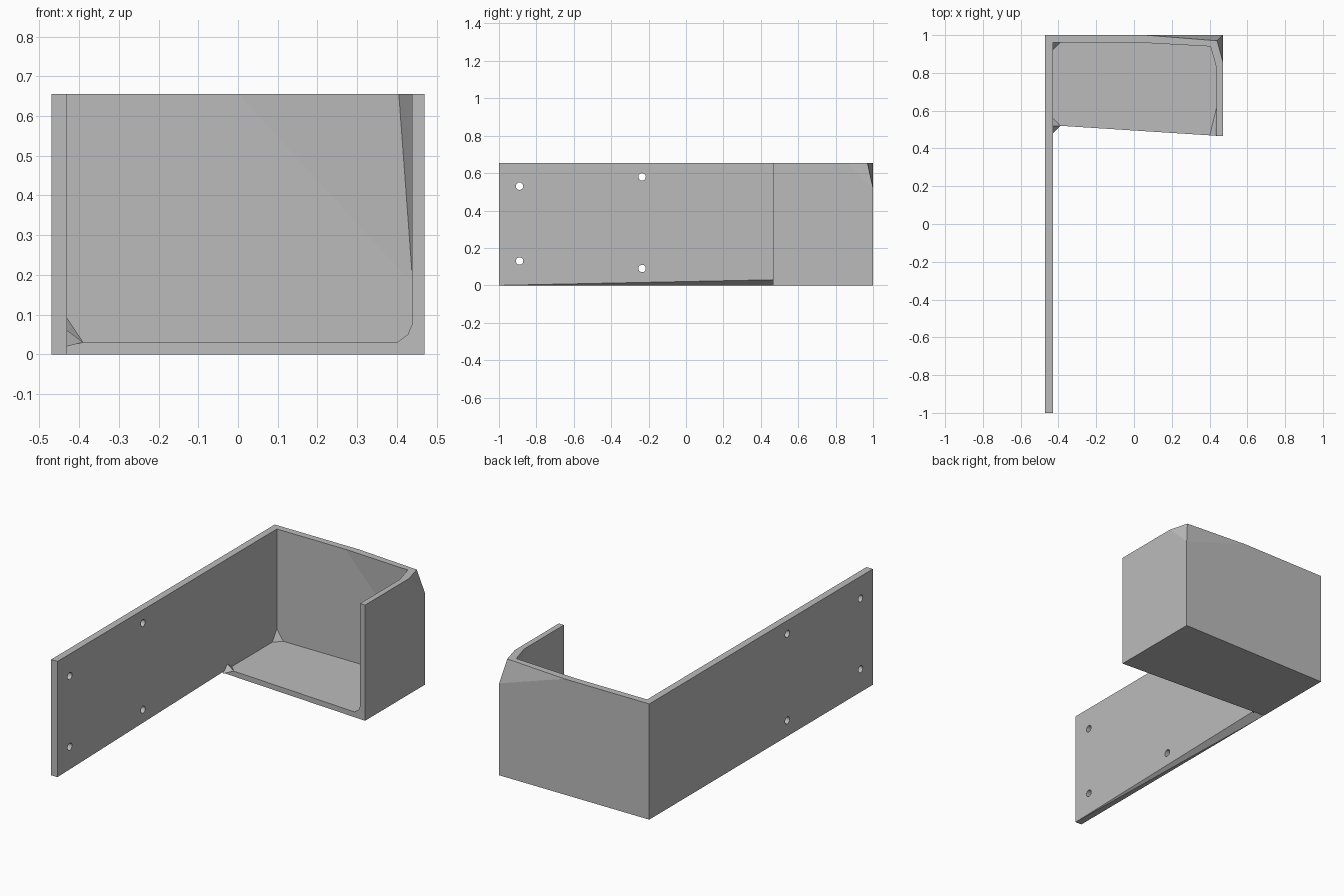
import bpy, bmesh, math
from mathutils import Vector, Matrix

cube = bpy.data.objects.get("Cube")
if cube:
    bpy.data.objects.remove(cube, do_unlink=True)

grey = bpy.data.materials.new("plain grey")
grey.use_nodes = True
grey.diffuse_color = (0.5, 0.5, 0.5, 1)
grey.node_tree.nodes["Principled BSDF"].inputs["Base Color"].default_value = (0.5, 0.5, 0.5, 1)

H, WALL, FLOOR = 0.655, 0.04, 0.03
LEFT, RIGHT = -0.47, 0.47
INNER = LEFT + WALL


def solid(name, points, cuts=(), helper=True):
    """Convex solid around points, trimmed by planes through three points each."""
    bm = bmesh.new()
    for p in points:
        bm.verts.new(p)
    bmesh.ops.convex_hull(bm, input=bm.verts[:])
    middle = sum((Vector(p) for p in points), Vector()) / len(points)
    for a, b, c in cuts:
        a, b, c = Vector(a), Vector(b), Vector(c)
        normal = (b - a).cross(c - a).normalized()
        if normal.dot(middle - a) > 0:
            normal.negate()
        bmesh.ops.bisect_plane(bm, geom=bm.verts[:] + bm.edges[:] + bm.faces[:],
                               plane_co=a, plane_no=normal, clear_outer=True)
        bmesh.ops.holes_fill(bm, edges=[e for e in bm.edges if e.is_boundary])
    bmesh.ops.dissolve_limit(bm, angle_limit=0.002, verts=bm.verts[:], edges=bm.edges[:])
    bmesh.ops.recalc_face_normals(bm, faces=bm.faces[:])
    return add(name, bm, helper)


def add(name, bm, helper=True):
    mesh = bpy.data.meshes.new(name)
    bm.to_mesh(mesh)
    bm.free()
    mesh.materials.append(grey)
    ob = bpy.data.objects.new(name, mesh)
    bpy.context.collection.objects.link(ob)
    ob.hide_render = helper
    return ob


def prism(plan, z0, z1):
    return [(x, y, z) for x, y in plan for z in (z0, z1)]


def combine(target, other, operation):
    mod = target.modifiers.new(other.name, 'BOOLEAN')
    mod.object, mod.operation, mod.solver = other, operation, 'EXACT'
    bpy.context.view_layer.objects.active = target
    bpy.ops.object.modifier_apply(modifier=mod.name)
    bpy.data.objects.remove(other, do_unlink=True)


# Outer block of the tray, with its rear top corner sliced off
low = (RIGHT, 1, 0.52)
tip = (0.44, 0.97, H)
bracket = solid("wall_bracket",
                prism([(LEFT, 0.525), (RIGHT, 0.465), (RIGHT, 1), (LEFT, 1)], 0, H),
                [((0.06, 1, H), tip, low), (tip, (RIGHT, 0.86, H), low)], helper=False)

# Cavity, narrowed at the rear top corner and along the lower front corner
tip, low = (0.405, 0.94, H), (0.437, 0.96, 0.22)
fade, bend = (0.438, 0.62, FLOOR), (0.427, 0.465, 0.05)
cavity = solid("tray_cavity",
               prism([(INNER, 0.4), (0.438, 0.4), (0.438, 0.962), (INNER, 0.962)], FLOOR, 0.8),
               [((0, 0.962, H), tip, low), (tip, (0.43, 0.85, H), low),
                ((0.4, 0.465, FLOOR), bend, fade), (bend, (0.438, 0.465, 0.075), fade)])
combine(bracket, cavity, 'DIFFERENCE')

# Long mounting plate with a tapered underside
plate = solid("mounting_plate",
              prism([(LEFT, -1), (INNER, -1), (INNER, 0.6), (LEFT, 0.6)], 0, H),
              [((INNER, -1, 0), (INNER, 0.465, FLOOR), (LEFT, 0.52, 0))])
combine(bracket, plate, 'UNION')

# Small gussets where the tray floor meets the plate
gussets = {
    "front_gusset": [(INNER, 0.56, FLOOR), (-0.39, 0.52, FLOOR), (INNER, 0.48, 0.02),
                     (INNER, 0.52, 0.06), (-0.45, 0.53, 0.02), (-0.45, 0.5, 0.04)],
    "rear_gusset": [(INNER, 0.92, FLOOR), (-0.39, 0.962, FLOOR), (INNER, 0.962, 0.09),
                    (-0.45, 0.98, 0.02), (-0.45, 0.98, 0.05)],
}
for name, points in gussets.items():
    combine(bracket, solid(name, points), 'UNION')

# Screw holes through the plate
for y, z in [(-0.89, 0.53), (-0.89, 0.13), (-0.235, 0.58), (-0.235, 0.09)]:
    bm = bmesh.new()
    place = Matrix.Translation((LEFT + WALL / 2, y, z)) @ Matrix.Rotation(math.pi / 2, 4, 'Y')
    bmesh.ops.create_cone(bm, cap_ends=True, segments=16, radius1=0.02, radius2=0.02,
                          depth=0.2, matrix=place)
    combine(bracket, add("screw_hole", bm), 'DIFFERENCE')
